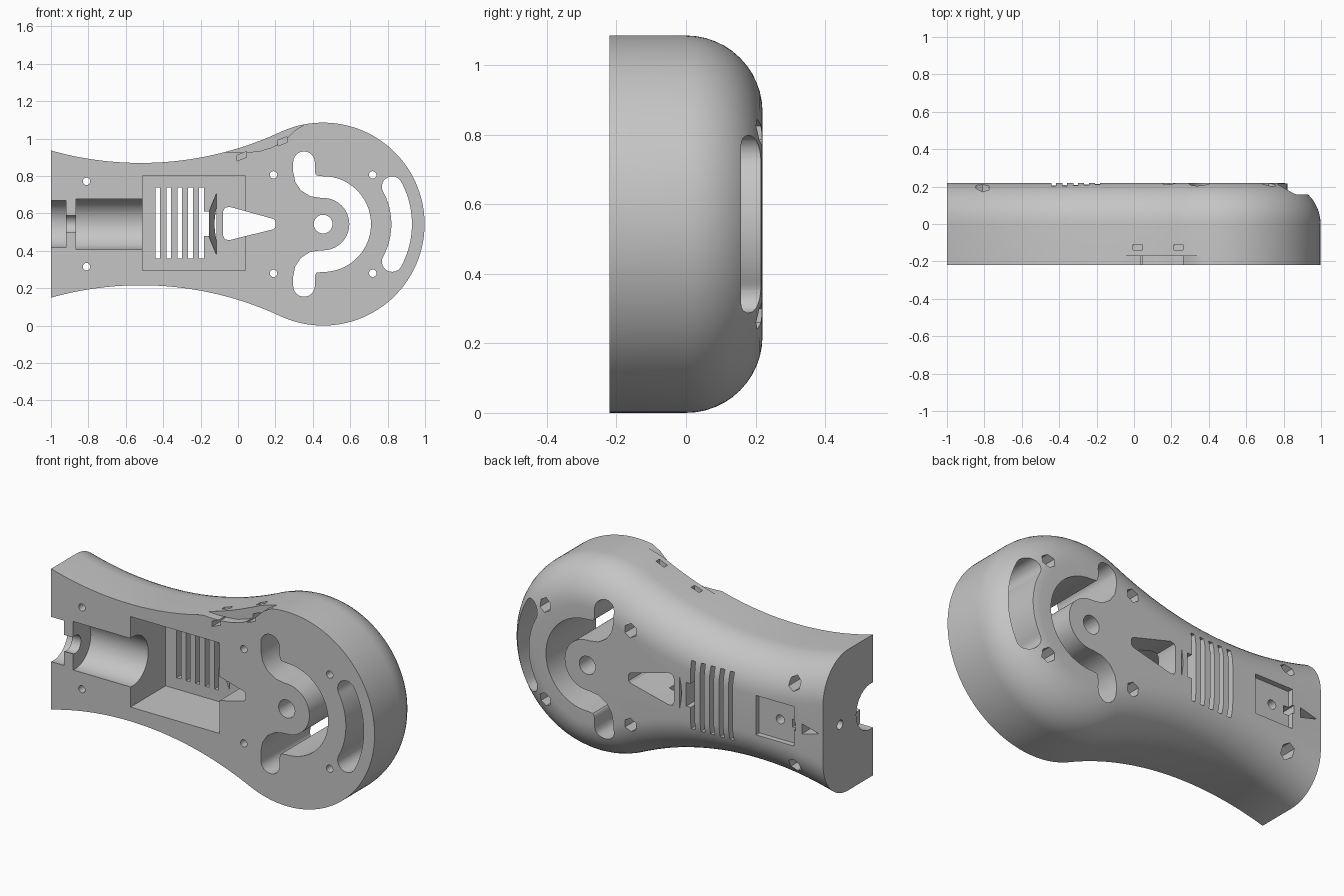
import bpy, bmesh
from math import sin, cos, asin, atan2, hypot, pi, radians, sqrt
from mathutils import Vector, Matrix

if "Cube" in bpy.data.objects:
    bpy.data.objects.remove(bpy.data.objects["Cube"], do_unlink=True)

MID = 0.5425            # height of the symmetry axis
HEAD = 0.455            # x of the round head centre
FRONT, BACK = -0.22, 0.22

grey = bpy.data.materials.new("light_grey")
grey.use_nodes = True
colour = (0.56, 0.56, 0.56, 1)
grey.diffuse_color = colour
grey.node_tree.nodes["Principled BSDF"].inputs["Base Color"].default_value = colour


def make_object(name, rings):
    """Skin closed rings of 3D points and cap both ends."""
    bm = bmesh.new()
    rows = [[bm.verts.new(p) for p in ring] for ring in rings]
    n = len(rows[0])
    for a, b in zip(rows, rows[1:]):
        for i in range(n):
            j = (i + 1) % n
            bm.faces.new((a[i], a[j], b[j], b[i]))
    bm.faces.new(rows[0])
    bm.faces.new(rows[-1][::-1])
    bmesh.ops.recalc_face_normals(bm, faces=bm.faces)
    mesh = bpy.data.meshes.new(name)
    bm.to_mesh(mesh)
    bm.free()
    mesh.materials.append(grey)
    obj = bpy.data.objects.new(name, mesh)
    bpy.context.collection.objects.link(obj)
    return obj


# Body outline, inset by d: concave waist arcs tangent to the round head
def outline(d):
    waist_r, head_r = 1.77, MID
    cx, cz = -0.52, 0.327 + waist_r
    dx = HEAD - cx
    r = waist_r + d
    start, end = asin((-1 - cx) / r), atan2(dx, cz)
    top = []
    for i in range(40):
        a = start + (end - start) * i / 40
        top.append((cx + r * sin(a), cz - r * cos(a)))
    lead = atan2(cz, -dx)
    for i in range(48):
        a = lead * (1 - i / 48)
        top.append((HEAD + (head_r - d) * cos(a), (head_r - d) * sin(a)))
    tip = [(HEAD + head_r - d, 0)]
    pts = top + tip + [(x, -z) for x, z in reversed(top)]
    return [(x, z + MID) for x, z in pts]


rings = [[(x, FRONT, z) for x, z in outline(0)]]
STEPS = 12
for i in range(STEPS + 1):
    t = pi / 2 * i / STEPS
    rings.append([(x, BACK * sin(t), z) for x, z in outline(BACK * (1 - cos(t)))])
body = make_object("handle_shell", rings)


# Cutting helpers
def cut(tool):
    tool.hide_render = True
    mod = body.modifiers.new("cut", 'BOOLEAN')
    mod.operation, mod.solver, mod.object = 'DIFFERENCE', 'EXACT', tool
    bpy.context.view_layer.objects.active = body
    bpy.ops.object.modifier_apply(modifier=mod.name)
    bpy.data.objects.remove(tool, do_unlink=True)


def prism(pts, y0=-0.4, y1=0.4):
    cut(make_object("cutter", [[(x, y, z) for x, z in pts] for y in (y0, y1)]))


def box(x0, x1, z0, z1, y0=-0.4, y1=0.4):
    prism([(x0, z0), (x1, z0), (x1, z1), (x0, z1)], y0, y1)


def disc(x, z, r, n=32):
    return [(x + r * cos(2 * pi * i / n), z + r * sin(2 * pi * i / n)) for i in range(n)]


def bore(x0, x1, r0, r1, y):
    """Round or conical hole along x on the symmetry axis."""
    cut(make_object("cutter", [[(x, y + a, MID + b) for a, b in disc(0, 0, r, 48)]
                               for x, r in ((x0, r0), (x1, r1))]))


def slot(path, width):
    """Through slot of constant width with round ends along a path."""
    path = [Vector(p) for p in path]
    r = width / 2
    left, right = [], []
    last = len(path) - 1
    for i, p in enumerate(path):
        t = (path[min(i + 1, last)] - path[max(i - 1, 0)]).normalized()
        side = Vector((-t.y, t.x)) * r
        left.append(p + side)
        right.append(p - side)
    def cap(p, edge):
        return [p + Matrix.Rotation(-pi * k / 12, 2) @ (edge - p) for k in range(1, 12)]
    prism(left + cap(path[-1], left[-1]) + right[::-1] + cap(path[0], right[0]))


def ring_path(r, angle, n):
    return [(HEAD + r * cos(a), MID + r * sin(a))
            for a in (radians(angle) * (1 - 2 * i / n) for i in range(n + 1))]


# Stepped bore at the narrow end, and the wire hole behind it
bore(-1.2, -0.92, 0.127, 0.127, -0.2)
bore(-0.95, -0.84, 0.05, 0.05, -0.2)
bore(-0.865, -0.49, 0.137, 0.137, -0.2)
bore(-1.1, -0.9, 0.025, 0.025, 0.07)

# Large front pocket
box(-0.51, 0.04, 0.295, 0.8, -0.4, 0.09)

# Vent slits through the pocket floor
for i in range(5):
    x = -0.429 + i * 0.0585
    box(x - 0.0125, x + 0.0125, 0.358, 0.737)

# Conical seat beside the vents
bore(-0.158, -0.115, 0.06, 0.165, 0.08)
box(-0.19, -0.155, 0.478, 0.61)

# Tapered window
prism([(-0.08, 0.48), (-0.07, 0.46), (-0.045, 0.457), (0.19, 0.515), (0.2, 0.525),
       (0.2, 0.56), (0.19, 0.57), (-0.045, 0.635), (-0.07, 0.63), (-0.08, 0.61)])

# Curved slots and the pivot hole in the head
lead_in = [(0.353, 0.873), (0.353, 0.825), (0.36, 0.79), (0.377, 0.764), (0.403, 0.747)]
lead_out = [(x, 2 * MID - z) for x, z in reversed(lead_in)]
slot(lead_in + ring_path(0.198, 92, 40) + lead_out, 0.116)
slot(ring_path(0.42, 28.5, 24), 0.11)
prism(disc(HEAD, MID, 0.05))

# Screw holes with hexagonal nut recesses at the back
for x, dz in ((-0.81, 0.228), (0.19, 0.263), (0.72, 0.263)):
    for s in (-1, 1):
        prism(disc(x, MID + s * dz, 0.02, 20))
        prism([(x + b, MID + s * dz + a) for a, b in disc(0, 0, 0.039, 6)], 0.1, 0.4)

# Switch recess at the back with its hole, wire notch and tapered groove
box(-0.82, -0.585, 0.433, 0.653, 0.19, 0.4)
prism(disc(-0.715, MID, 0.025, 24), 0.05, 0.4)
box(-0.83, -0.79, 0.52, 0.565, 0.05, 0.4)
prism([(-0.87, 0.515), (-0.87, 0.57), (-0.975, MID)], 0.08, 0.4)

# Shallow curved step on the upper front edge
prism([(-0.1, 0.93), (0, 0.925), (0.06, 0.927), (0.12, 0.934), (0.18, 0.952), (0.23, 0.977),
       (0.27, 1.01), (0.31, 1.048), (0.37, 1.083), (0.37, 1.2), (-0.1, 1.2)], -0.4, -0.17)

# Two strap holes from the step to the upper side
for x, z in ((0.02, 0.905), (0.238, 0.985)):
    lean = 0.01
    box(x - 0.025, x + 0.025, z - 0.015, 1.2, -0.14, -0.11)
    prism([(x - 0.025, z - 0.015 - lean), (x + 0.025, z - 0.015 + lean),
           (x + 0.025, z + 0.015 + lean), (x - 0.025, z + 0.015 - lean)], -0.4, -0.115)

# Smooth curves, crisp cut edges
bpy.ops.object.select_all(action='DESELECT')
body.select_set(True)
bpy.context.view_layer.objects.active = body
bpy.ops.object.shade_smooth_by_angle(angle=radians(30))
